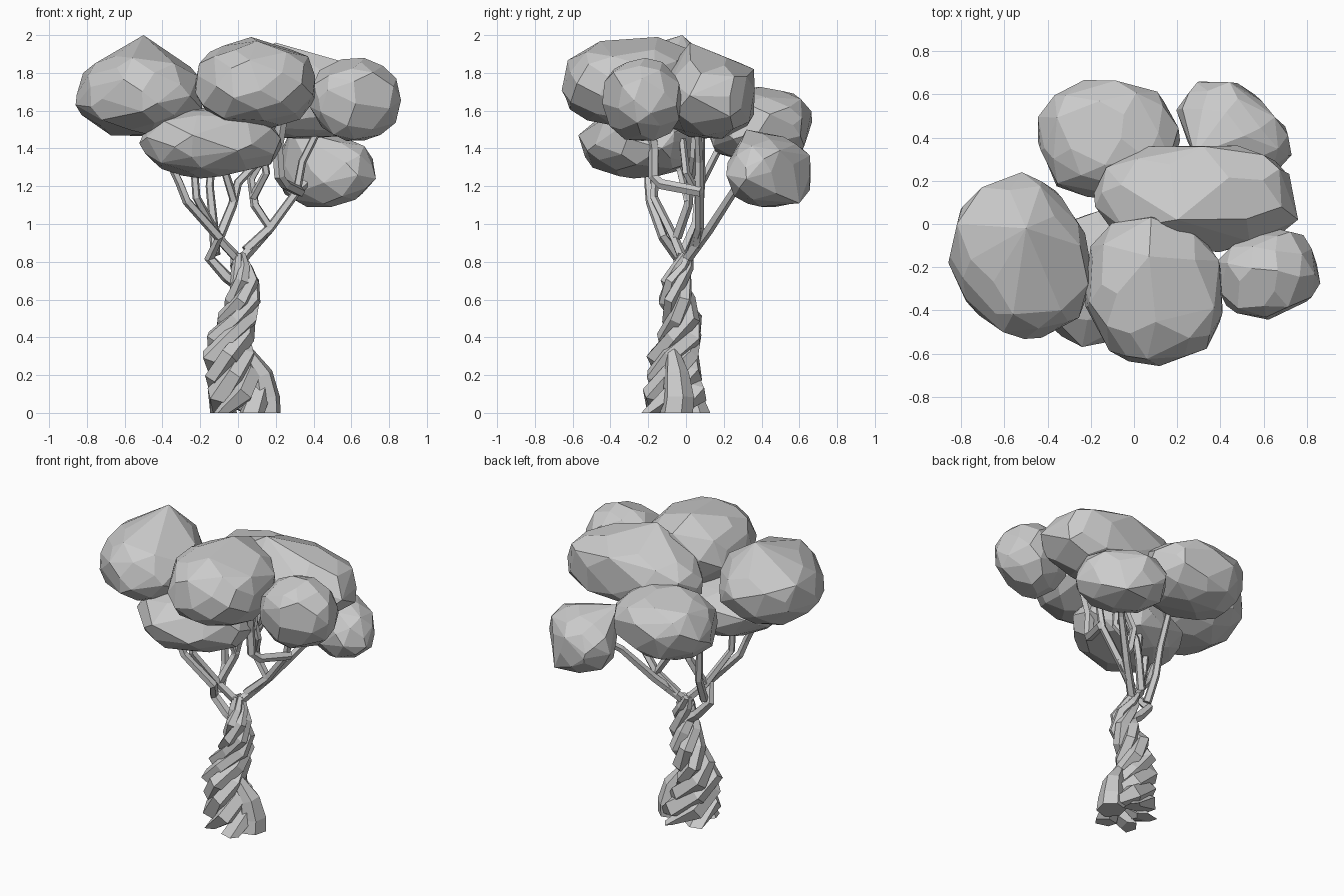
import bpy, bmesh, math, random
from mathutils import Vector, Euler

random.seed(4)
if "Cube" in bpy.data.objects:
    bpy.data.objects.remove(bpy.data.objects["Cube"])

grey = bpy.data.materials.new("plain grey")
grey.use_nodes = True
grey.diffuse_color = (0.6, 0.6, 0.6, 1)
grey.node_tree.nodes["Principled BSDF"].inputs["Base Color"].default_value = (0.6, 0.6, 0.6, 1)


def finish(bm, name):
    bmesh.ops.recalc_face_normals(bm, faces=bm.faces[:])
    mesh = bpy.data.meshes.new(name)
    bm.to_mesh(mesh)
    bm.free()
    mesh.materials.append(grey)
    obj = bpy.data.objects.new(name, mesh)
    bpy.context.collection.objects.link(obj)


def clump(name, centre, radii, turn=0, box=2.2, count=60, bumps=()):
    """Faceted leaf mass: hull of scattered points on a rounded box, plus a few corner bumps."""
    bm = bmesh.new()
    for i in range(count):
        h = 1 - 2 * (i + 0.5) / count
        a = i * math.pi * (3 - math.sqrt(5)) + random.uniform(-0.2, 0.2)
        r = math.sqrt(1 - h * h)
        p = Vector((r * math.cos(a), r * math.sin(a), h))
        p *= sum(abs(c) ** box for c in p) ** (-1 / box) * random.uniform(0.97, 1.06)
        p = Vector([c * s for c, s in zip(p, radii)])
        p.rotate(Euler((0, 0, math.radians(turn))))
        bm.verts.new(p + Vector(centre))
    for b in bumps:
        bm.verts.new(b)
    bmesh.ops.convex_hull(bm, input=bm.verts[:])
    loose = [v for v in bm.verts if not v.link_faces]
    bmesh.ops.delete(bm, geom=loose, context='VERTS')
    bmesh.ops.dissolve_limit(bm, angle_limit=math.radians(11), verts=bm.verts[:], edges=bm.edges[:])
    finish(bm, name)


def tube(name, points, radii, sides=5):
    """Low-poly limb through the points, with one radius per point; cut flat at the ground."""
    bm = bmesh.new()
    pts = [Vector(p) for p in points]
    u = Vector((1, 0.3, 0))
    rings = []
    for i, p in enumerate(pts):
        t = (pts[min(i + 1, len(pts) - 1)] - pts[max(i - 1, 0)]).normalized()
        u = (u - t * u.dot(t)).normalized()
        w = t.cross(u)
        ring = []
        for k in range(sides):
            a = math.tau * k / sides
            q = p + (u * math.cos(a) + w * math.sin(a)) * radii[i]
            q.z = 0 if p.z == 0 else max(q.z, 0)
            ring.append(bm.verts.new(q))
        rings.append(ring)
    for lo, hi in zip(rings, rings[1:]):
        for k in range(sides):
            n = (k + 1) % sides
            bm.faces.new((lo[k], lo[n], hi[n], hi[k]))
    bm.faces.new(rings[0])
    bm.faces.new(rings[-1])
    finish(bm, name)


def branch(name, points, start=0.028, end=0.02):
    n = len(points) - 1
    tube(name, points, [start + (end - start) * i / n for i in range(n + 1)])


# Crown: overlapping leaf clumps
clump("crown_left_clump", (-0.52, -0.16, 1.69), (0.31, 0.38, 0.23), 20, 2.2, 60,
      [(-0.5, -0.02, 2.0), (-0.82, 0.0, 1.8), (-0.86, -0.18, 1.63), (-0.25, -0.1, 1.83), (-0.52, 0.24, 1.72)])
clump("crown_front_clump", (0.09, -0.31, 1.74), (0.32, 0.345, 0.23), 5, 2.3, 64,
      [(0.07, -0.15, 1.99), (0.08, 0.03, 1.92)])
clump("crown_middle_clump", (0.28, 0.12, 1.67), (0.45, 0.24, 0.21), 0, 2.7, 60,
      [(0.2, 0.02, 1.96), (0.32, 0.36, 1.82), (0.6, 0.32, 1.78), (0.76, 0.02, 1.68), (0.3, 0.36, 1.58)])
clump("crown_right_clump", (0.62, -0.23, 1.66), (0.235, 0.2, 0.215), 15, 2.3, 52)
clump("crown_back_clump", (-0.12, 0.39, 1.52), (0.32, 0.27, 0.2), 0, 2.4)
clump("crown_lower_front_clump", (-0.14, -0.24, 1.43), (0.37, 0.3, 0.185), 14, 2.2, 60,
      [(-0.48, -0.25, 1.53), (-0.24, -0.57, 1.47)])
clump("crown_low_back_clump", (0.46, 0.44, 1.28), (0.28, 0.19, 0.19), -35, 2.2, 48,
      [(0.28, 0.32, 1.5), (0.48, 0.38, 1.48), (0.56, 0.6, 1.11), (0.73, 0.32, 1.24), (0.3, 0.66, 1.26)])

# Trunk: strands twisting round a bending centre line (z, x, y, twist radius, strand radius)
core = [(0, 0.03, -0.06, 0.135, 0.07), (0.1, 0.0, -0.06, 0.115, 0.068),
        (0.2, -0.03, -0.06, 0.1, 0.06), (0.3, -0.05, -0.06, 0.095, 0.054),
        (0.4, -0.04, -0.03, 0.085, 0.05), (0.5, 0.0, -0.02, 0.07, 0.045),
        (0.6, 0.035, -0.05, 0.06, 0.042), (0.7, 0.04, -0.05, 0.05, 0.036),
        (0.77, 0.02, -0.02, 0.035, 0.028), (0.84, 0.0, 0.0, 0.022, 0.02)]
strands = 5
for s in range(strands):
    path = []
    for z, x, y, r, thick in core:
        a = math.tau * (s / strands + z * 1.85)
        path.append((x + r * math.cos(a), y + r * math.sin(a), z))
    tube(f"trunk_strand_{s + 1}", path, [c[4] * random.uniform(0.88, 1.1) for c in core])

# Flared root on the model's left
tube("root_flare", [(0.14, -0.05, 0), (0.14, -0.04, 0.08), (0.12, -0.05, 0.2), (0.05, -0.07, 0.32)],
     [0.09, 0.085, 0.068, 0.035], 6)

# Branches
branch("branch_back_right", [(-0.02, -0.03, 0.77), (0.16, 0.12, 0.97), (0.31, 0.25, 1.17), (0.45, 0.4, 1.3)], 0.03)
branch("branch_left", [(0.05, -0.02, 0.64), (-0.06, -0.03, 0.72), (-0.15, -0.04, 0.82), (-0.1, -0.12, 0.93),
                       (-0.27, -0.19, 1.12), (-0.31, -0.2, 1.22), (-0.42, -0.2, 1.45)], 0.034)
branch("branch_left_inner", [(0.04, 0, 0.77), (-0.1, -0.06, 0.92), (-0.22, -0.17, 1.14), (-0.24, -0.16, 1.4)])
branch("branch_back_left", [(-0.12, -0.02, 0.84), (-0.13, 0.05, 1.0), (-0.15, 0.07, 1.2), (-0.13, 0.2, 1.45)])
branch("branch_middle", [(-0.1, -0.05, 0.93), (-0.03, 0.01, 1.1), (0.0, 0.02, 1.22), (0.13, 0.04, 1.36), (0.17, 0.05, 1.55)])
branch("branch_middle_fork", [(-0.02, 0.01, 1.12), (-0.07, -0.03, 1.28), (-0.06, -0.1, 1.42)], 0.024)
branch("branch_right", [(0.09, 0.06, 0.89), (0.17, 0.07, 0.98), (0.09, 0.07, 1.1), (0.07, 0.08, 1.24), (0.16, 0.08, 1.4),
                        (0.2, 0.08, 1.58)])
branch("branch_right_fork", [(0.08, 0.07, 1.14), (0.15, 0.0, 1.27), (0.12, -0.02, 1.45)], 0.024)
branch("branch_outer", [(0.04, 0.03, 0.86), (0.17, 0.07, 0.98), (0.31, 0.07, 1.17), (0.34, 0.07, 1.33), (0.45, 0.06, 1.55)])
branch("branch_hook", [(0.33, 0.08, 1.17), (0.25, -0.13, 1.21), (0.22, -0.17, 1.25), (0.21, -0.17, 1.4), (0.24, -0.2, 1.6)],
       0.028, 0.03)
